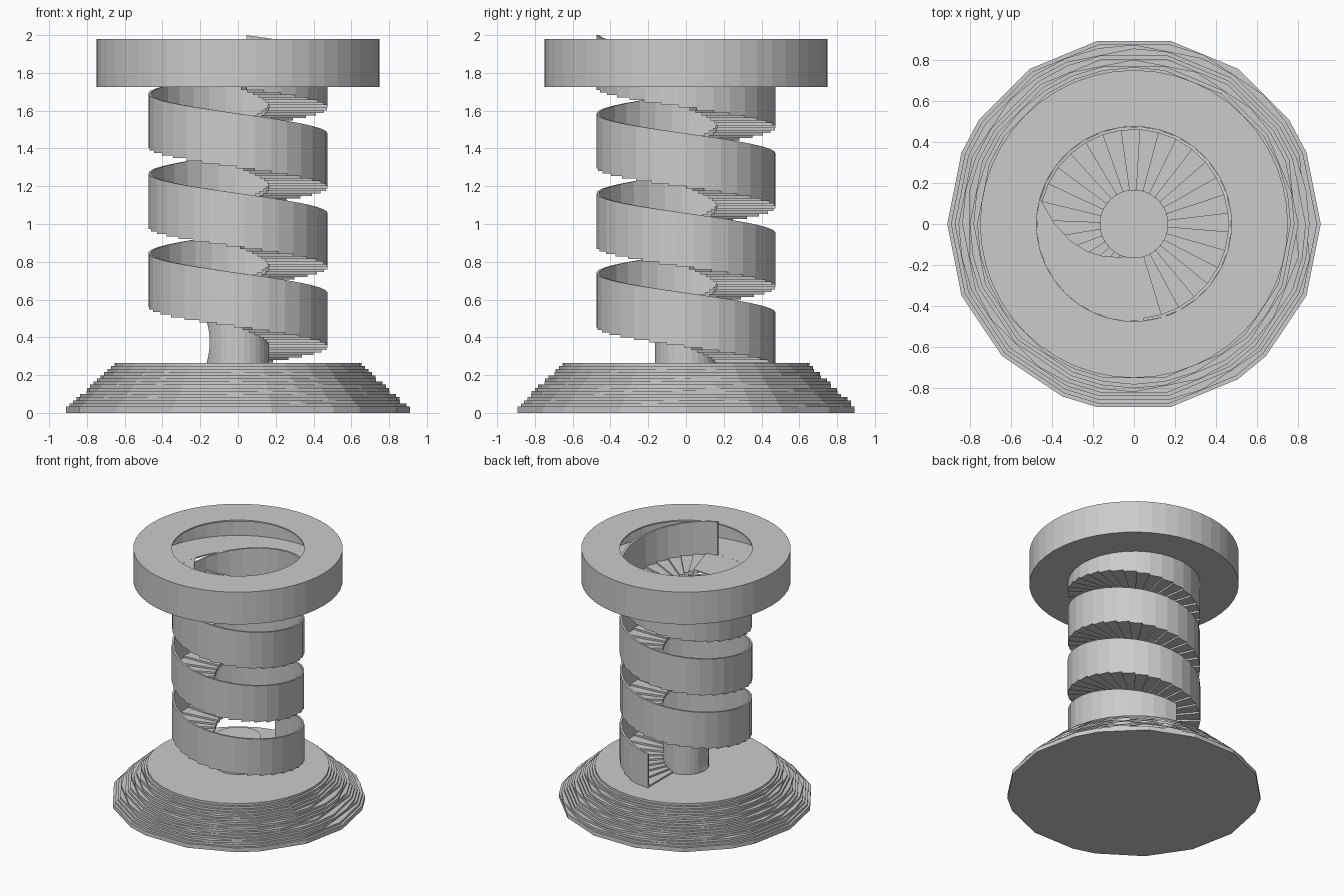
import bpy, bmesh, random
from math import sin, cos, radians, pi

if "Cube" in bpy.data.objects:
    bpy.data.objects.remove(bpy.data.objects["Cube"])

random.seed(4)
R_IN, R_OUT, WALL = 0.165, 0.475, 0.015
Z0, STEPS = 0.265, 110
RISE = 1.47 / STEPS
START, END = 90.0, -1164.5          # degrees, clockwise climb
DA = (START - END) / STEPS
THICK = 0.026


def pt(r, deg, z):
    a = radians(deg)
    return (r * cos(a), r * sin(a), z)


def finish(bm, name):
    bmesh.ops.recalc_face_normals(bm, faces=bm.faces)
    me = bpy.data.meshes.new(name)
    bm.to_mesh(me)
    bm.free()
    ob = bpy.data.objects.new(name, me)
    bpy.context.collection.objects.link(ob)
    return ob


def loft(bm, rings, closed=False):
    """Skin equal-length closed rings; cap the ends, or join them if closed."""
    vs = [[bm.verts.new(p) for p in r] for r in rings]
    n = len(vs[0])
    pairs = list(zip(vs, vs[1:])) + ([(vs[-1], vs[0])] if closed else [])
    for a, b in pairs:
        for i in range(n):
            j = (i + 1) % n
            bm.faces.new((a[i], a[j], b[j], b[i]))
    if not closed:
        bm.faces.new(vs[0][::-1])
        bm.faces.new(vs[-1])


def circle(r, z, n=32):
    return [pt(r, i * 360 / n, z) for i in range(n)]


# Base: thin stacked polygonal plates, narrowing upward
bm = bmesh.new()
skip_low = {1, 4, 6, 8, 10, 12, 15, 17, 19, 21, 24, 26, 29, 31}
LAYERS = 16
for k in range(LAYERS):
    r = 0.91 - 0.255 * max(0, k - 1) / (LAYERS - 2)
    skip = set(skip_low) if k < 2 else set()
    if 2 <= k < LAYERS - 2:
        for i in sorted(skip_low):
            c = (i + random.choice((0, 0, 0, 1))) % 32
            if c - 1 not in skip and random.random() < 0.85:
                skip.add(c)
    angs = [i * 11.25 for i in range(32) if i not in skip]
    h = Z0 / LAYERS
    loft(bm, [[pt(r, a, z) for a in angs] for z in (k * h, (k + 1) * h)])
finish(bm, "stacked_base")

# Short centre post with a shallow scoop on its left side
bm = bmesh.new()
loft(bm, [circle(R_IN, Z0 - 0.01), circle(R_IN, 0.49)])
post = finish(bm, "centre_post")
bm = bmesh.new()
loft(bm, [[(-0.54 + 0.39 * cos(i * pi / 32), y, 0.375 + 0.39 * sin(i * pi / 32))
           for i in range(64)] for y in (-0.3, 0.3)])
cutter = finish(bm, "post_scoop_cutter")
cutter.hide_render = True
cutter.hide_viewport = True
mod = post.modifiers.new("scoop", "BOOLEAN")
mod.operation = "DIFFERENCE"
mod.object = cutter

# Treads: wedge blocks climbing clockwise
bm = bmesh.new()
for i in range(STEPS):
    a0, a1 = START - i * DA, START - (i + 1) * DA
    z1 = Z0 + (i + 1) * RISE
    z0 = max(z1 - THICK, Z0 - 0.005)
    loft(bm, [[pt(R_IN, a0, z), pt(R_OUT - 0.005, a0, z),
               pt(R_OUT - 0.005, a1, z), pt(R_IN, a1, z)] for z in (z0, z1)])
finish(bm, "stair_treads")

# Outer parapet: sloped smooth top, stepped underside
bm = bmesh.new()
rings = []
for i in range(STEPS):
    zb = max(Z0 + (i + 1) * RISE - THICK, Z0 - 0.005)
    for k in (i, i + 1):
        a, zt = START - k * DA, Z0 + k * RISE + 0.265
        rings.append([pt(R_OUT, a, zb), pt(R_OUT, a, zt),
                      pt(R_OUT - WALL, a, zt), pt(R_OUT - WALL, a, zb)])
loft(bm, rings)
finish(bm, "spiral_parapet")

# Top ring: hollow channel, open toward the stairwell
profile = [(0.475, 1.725), (0.75, 1.725), (0.75, 1.98), (0.475, 1.98),
           (0.475, 1.97), (0.74, 1.97), (0.74, 1.735), (0.475, 1.735)]
bm = bmesh.new()
loft(bm, [circle(r, z, 48) for r, z in profile], closed=True)
finish(bm, "top_ring")

# Landing inside the ring, with a curved edge round the stairwell
edge = [(0.475, 165 + 10 * i) for i in range(13)]
edge += [(R_IN, 285 - 10 * i) for i in range(4)]
edge += [(0.185, 240), (0.22, 225), (0.265, 210), (0.32, 195), (0.385, 180)]
bm = bmesh.new()
loft(bm, [[pt(r, a, z) for r, a in edge] for z in (1.725, 1.735)])
finish(bm, "landing")
